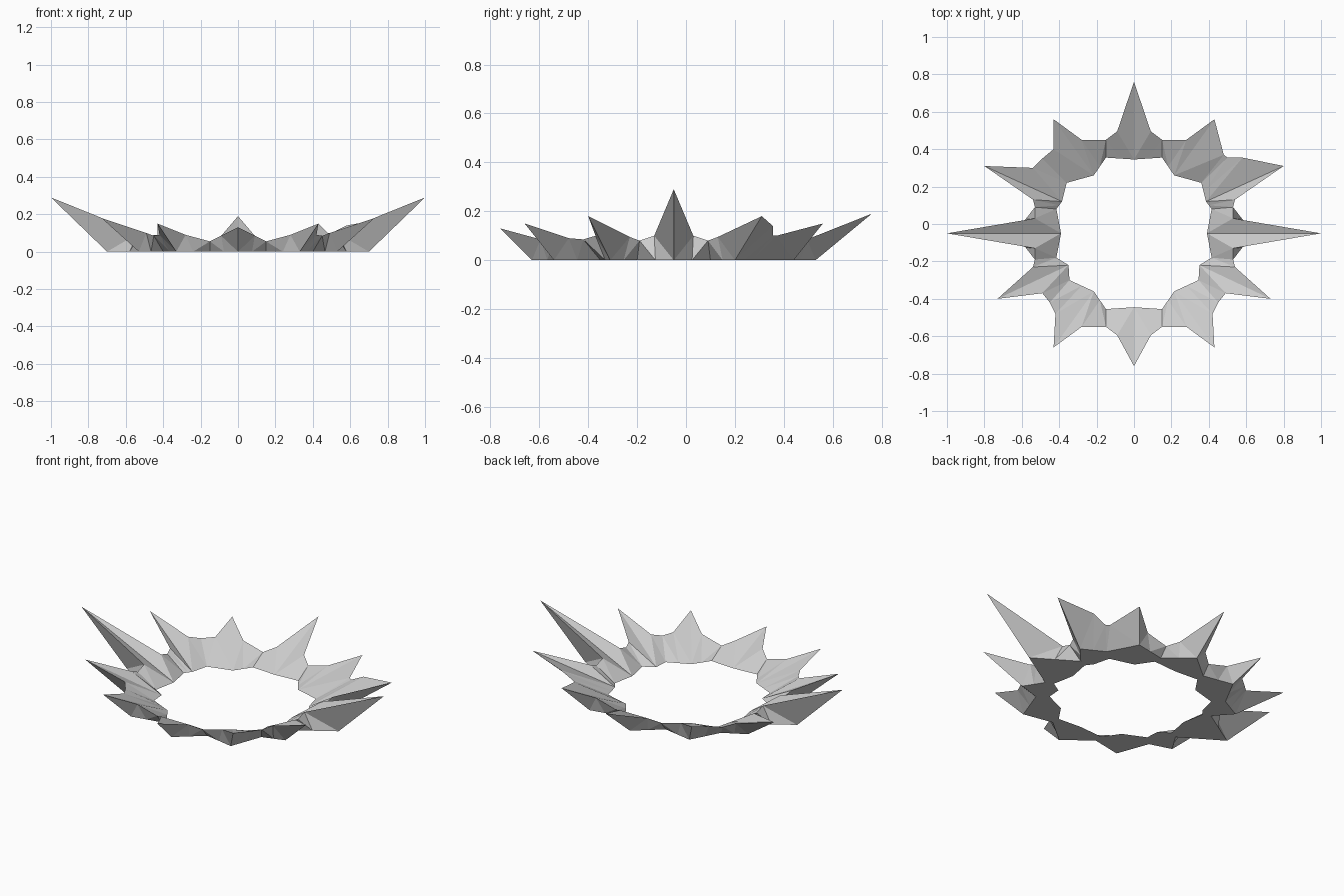
import bpy, bmesh
from mathutils import Vector as V

if "Cube" in bpy.data.objects:
    bpy.data.objects.remove(bpy.data.objects["Cube"])

CX, CY = 0.0, -0.05   # centre of the ring opening

# One quarter, from the back spike round to the side spike.
# Spikes and valleys: (inner foot xy, top xyz, outer foot xy); shoulders: top xyz only
back = [
    ((0, .395), (0, .81, .19), (0, .58)),              # middle spike
    (.09, .545, .085),
    ((.15, .405), (.15, .50, .055), (.15, .455)),
    (.28, .50, .09),
    ((.215, .31), (.43, .61, .15), (.33, .49)),        # diagonal spike
    (.43, .45, .09),
    ((.36, .27), (.49, .40, .085), (.42, .32)),
    (.54, .35, .10),
    ((.385, .17), (.80, .36, .18), (.55, .25)),        # wide spike
    (.54, .18, .095),
    ((.415, .13), (.53, .14, .08), (.46, .15)),
    (.53, .08, .10),
    ((.39, 0), (1.0, 0, .29), (.70, 0)),               # side spike
]
front = list(back)
front[0] = ((0, .395), (0, .71, .13), (0, .58))
front[5] = (.42, .43, .09)
front[6] = ((.345, .25), (.45, .37, .085), (.40, .30))
front[7] = (.49, .32, .10)
front[8] = ((.35, .17), (.73, .35, .18), (.53, .26))
back_right = list(back)
back_right[5] = (.48, .42, .10)
back_right[6] = ((.36, .27), (.50, .405, .10), (.42, .32))
back_right[7] = (.58, .405, .14)


def sections(quarter, sx, sy):
    """Expand a quarter into three-point cross-sections."""
    out = []
    for i, s in enumerate(quarter):
        if isinstance(s[0], tuple):
            a, t, b = V((*s[0], 0)), V(s[1]), V((*s[2], 0))
        else:
            p, n = quarter[i - 1], quarter[i + 1]
            a = V((*p[0], 0)).lerp(V((*n[0], 0)), .5)
            b = V((*p[2], 0)).lerp(V((*n[2], 0)), .5)
            t = V(s)
        out.append([V((CX + sx * v.x, CY + sy * v.y, v.z)) for v in (a, t, b)])
    return out


# Walk clockwise round the ring, dropping each shared end section
ring = (sections(back_right, 1, 1)[:-1]
        + sections(front, 1, -1)[:0:-1]
        + sections(front, -1, -1)[:-1]
        + sections(back, -1, 1)[:0:-1])

bm = bmesh.new()
loops = [[bm.verts.new(p) for p in sec] for sec in ring]
for i, a in enumerate(loops):
    b = loops[(i + 1) % len(loops)]
    for j in range(3):
        k = (j + 1) % 3
        bm.faces.new((a[j], a[k], b[k], b[j]))
bmesh.ops.triangulate(bm, faces=bm.faces[:], quad_method='SHORT_EDGE')
bmesh.ops.recalc_face_normals(bm, faces=bm.faces[:])
mesh = bpy.data.meshes.new("spiked_crown_ring")
bm.to_mesh(mesh)
bm.free()
bpy.context.collection.objects.link(bpy.data.objects.new("spiked_crown_ring", mesh))
